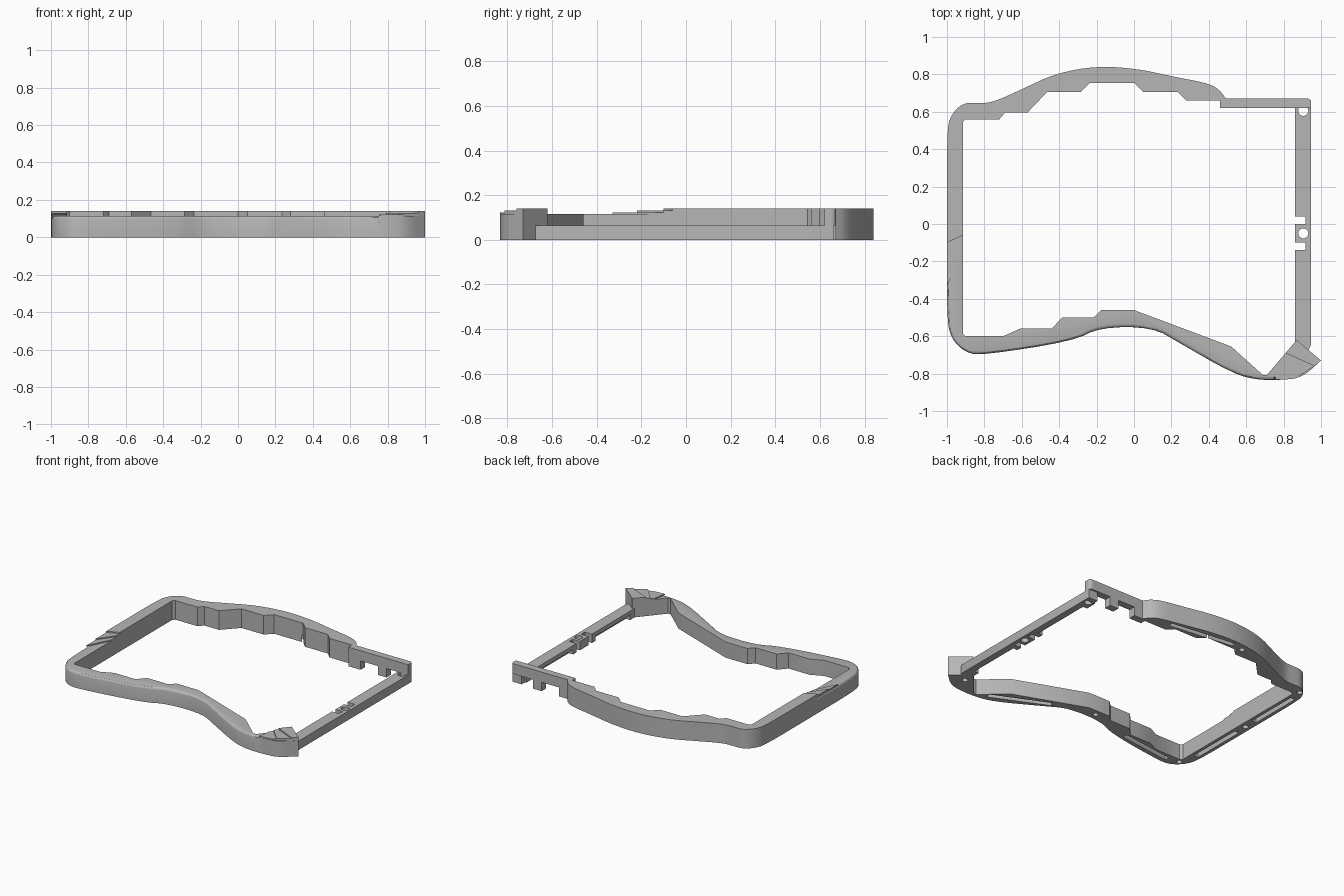
import bpy, bmesh, math
from mathutils import Vector

if "Cube" in bpy.data.objects:
    bpy.data.objects.remove(bpy.data.objects["Cube"], do_unlink=True)

grey = bpy.data.materials.new("matte_grey")
grey.use_nodes = True
grey.diffuse_color = (0.47, 0.47, 0.47, 1)
grey.node_tree.nodes["Principled BSDF"].inputs["Base Color"].default_value = (0.47, 0.47, 0.47, 1)

LOW, TOP, RAIL = 0.115, 0.14, 0.065


def chaikin(pts, rounds=2):
    """Round off an open chain while keeping its ends."""
    for _ in range(rounds):
        out = [pts[0]]
        for a, b in zip(pts, pts[1:]):
            a, b = Vector(a), Vector(b)
            out += [a.lerp(b, 0.25), a.lerp(b, 0.75)]
        pts = out + [pts[-1]]
    return pts


def prism(name, pts, z0, z1, fillet=None):
    """Extrude a plan outline; fillet picks the top edges to round."""
    bm = bmesh.new()
    base = bm.faces.new([bm.verts.new((p[0], p[1], z0)) for p in pts])
    ext = bmesh.ops.extrude_face_region(bm, geom=[base])
    top = [v for v in ext["geom"] if isinstance(v, bmesh.types.BMVert)]
    for v in top:
        v.co.z = z1
    bmesh.ops.recalc_face_normals(bm, faces=bm.faces)
    if fillet:
        edges = [e for e in bm.edges if all(v.co.z > z1 - 1e-4 and fillet(v.co) for v in e.verts)]
        bmesh.ops.bevel(bm, geom=edges, offset=0.018, segments=3, profile=0.5, affect="EDGES")
    me = bpy.data.meshes.new(name)
    bm.to_mesh(me)
    bm.free()
    me.materials.append(grey)
    ob = bpy.data.objects.new(name, me)
    bpy.context.collection.objects.link(ob)
    return ob


def box(name, x0, x1, y0, y1, z0, z1):
    return prism(name, [(x0, y0), (x1, y0), (x1, y1), (x0, y1)], z0, z1)


def disc(x, y, r, n=24):
    return [(x + r * math.cos(i * math.tau / n), y + r * math.sin(i * math.tau / n)) for i in range(n)]


def slot(a, b, w):
    """Plan outline of a straight slot from a to b."""
    a, b = Vector(a), Vector(b)
    d = (b - a).normalized() * w / 2
    n = Vector((-d.y, d.x))
    return [a - n, b - n, b + n, a + n]


def activate(ob):
    bpy.ops.object.select_all(action="DESELECT")
    ob.select_set(True)
    bpy.context.view_layer.objects.active = ob


def cut(ob, cutters):
    for c in cutters:
        m = ob.modifiers.new("cut", "BOOLEAN")
        m.object, m.solver = c, "EXACT"
        activate(ob)
        bpy.ops.object.modifier_apply(modifier=m.name)
        bpy.data.objects.remove(c, do_unlink=True)


# Plan outlines of the frame
back_outer = chaikin([(-1, 0), (-1, .5), (-.98, .58), (-.92, .645), (-.84, .648), (-.76, .648),
                      (-.6, .72), (-.42, .805), (-.2, .845), (.02, .83), (.2, .79), (.4, .752),
                      (.46, .715), (.49, .672)])
back_inner = [(.49, .62), (.46, .62), (.46, .66), (.28, .66), (.235, .705), (.05, .705), (0, .755),
              (-.235, .755), (-.285, .705), (-.465, .705), (-.57, .595), (-.69, .595), (-.72, .56),
              (-.9, .56), (-.915, .545)]
front_inner = [(-.915, -.585), (-.9, -.6), (-.7, -.6), (-.61, -.56), (-.44, -.56), (-.385, -.5),
               (-.215, -.5), (-.175, -.46), (0, -.46), (.52, -.655), (.69, -.808), (.71, -.808),
               (.87, -.62)]
front_outer = chaikin([(1, -.73), (.9, -.82), (.8, -.834), (.66, -.834), (.53, -.8), (.25, -.64),
                       (.1, -.552), (-.18, -.552), (-.33, -.627), (-.8, -.7), (-.9, -.69),
                       (-.98, -.61), (-1, -.5), (-1, -.1)])

# Main body, with the front rim rounded
outer_keys = {(round(p[0], 3), round(p[1], 3)) for p in front_outer}


def front_rim(co):
    return (round(co.x, 3), round(co.y, 3)) in outer_keys and co.x < .76 and co.y < -.1


body = prism("frame_body", back_outer + back_inner + front_inner + front_outer, 0, LOW, front_rim)

# Underside foot slots and screw holes
slots = [((-.957, -.5), (-.957, -.08)), ((-.957, .1), (-.957, .5)), ((-.83, -.648), (-.42, -.595)),
         ((.22, -.585), (.62, -.77)), ((-.2, .797), (.3, .733))]
screws = [(.87, -.71), (-.09, -.505), (-.92, -.63), (-.957, .01), (-.94, .59), (-.28, .78)]
cut(body, [prism("slot_cutter", slot(a, b, .035), -.02, .05) for a, b in slots]
    + [prism("screw_cutter", disc(x, y, .02), -.02, .06) for x, y in screws])

# Raised upper layer along the left side and back
raised = prism("raised_rim", back_outer + back_inner + [(-.915, -.06), (-1, -.1)], LOW, TOP)

# Slanted steps on the side rail
lines = [(-.33, -.16), (-.22, -.1), (-.1, -.06)]
for i, h in enumerate((.123, .131)):
    (a, b), (c, d) = lines[i], lines[i + 1]
    prism("side_step", [(-1, a), (-.915, b), (-.915, d), (-1, c)], LOW, h)

# Fanned steps on the front corner
prism("corner_step_low", [(.755, -.833), (.82, -.83), (.88, -.814), (.79, -.715), (.77, -.738)], LOW, .123)
prism("corner_step_middle", [(.88, -.814), (.965, -.76), (.81, -.69), (.79, -.715)], LOW, .131)
prism("corner_step_top", [(.965, -.76), (1, -.73), (.87, -.62), (.81, -.69)], LOW, TOP)

# Thin back wall with legs between the port openings
thin = [(.46, .62), (.945, .62)] + chaikin([(.945, .63), (.945, .672), (.89, .672)]) + [(.46, .672)]
wall = prism("back_thin_wall", thin, RAIL, TOP)
for x0, x1 in ((.49, .56), (.70, .77), (.87, .945)):
    box("back_wall_leg", x0, x1, .62, .672 if x1 < .9 else .66, 0, RAIL)

# Low side rail with thin inner shelf and notched mounting block
rail = prism("low_rail", [(.86, -.63), (.925, -.69), (.945, -.65), (.945, .62), (.86, .62)], 0, RAIL)
cutters = [box("shelf_cutter", .84, .895, y0, y1, -.02, .035) for y0, y1 in ((-.58, -.18), (.08, .54))]
cutters += [box("notch_cutter", .84, .918, y0, y0 + .04, -.02, .1) for y0 in (-.14, 0)]
cutters += [prism("hole_cutter", disc(.905, y, .027), -.02, .1) for y in (-.05, .605)]
cut(rail, cutters)

# Smooth the curved walls, keep corners sharp
for ob in (body, raised, wall, rail):
    activate(ob)
    bpy.ops.object.shade_smooth_by_angle(angle=math.radians(30))
